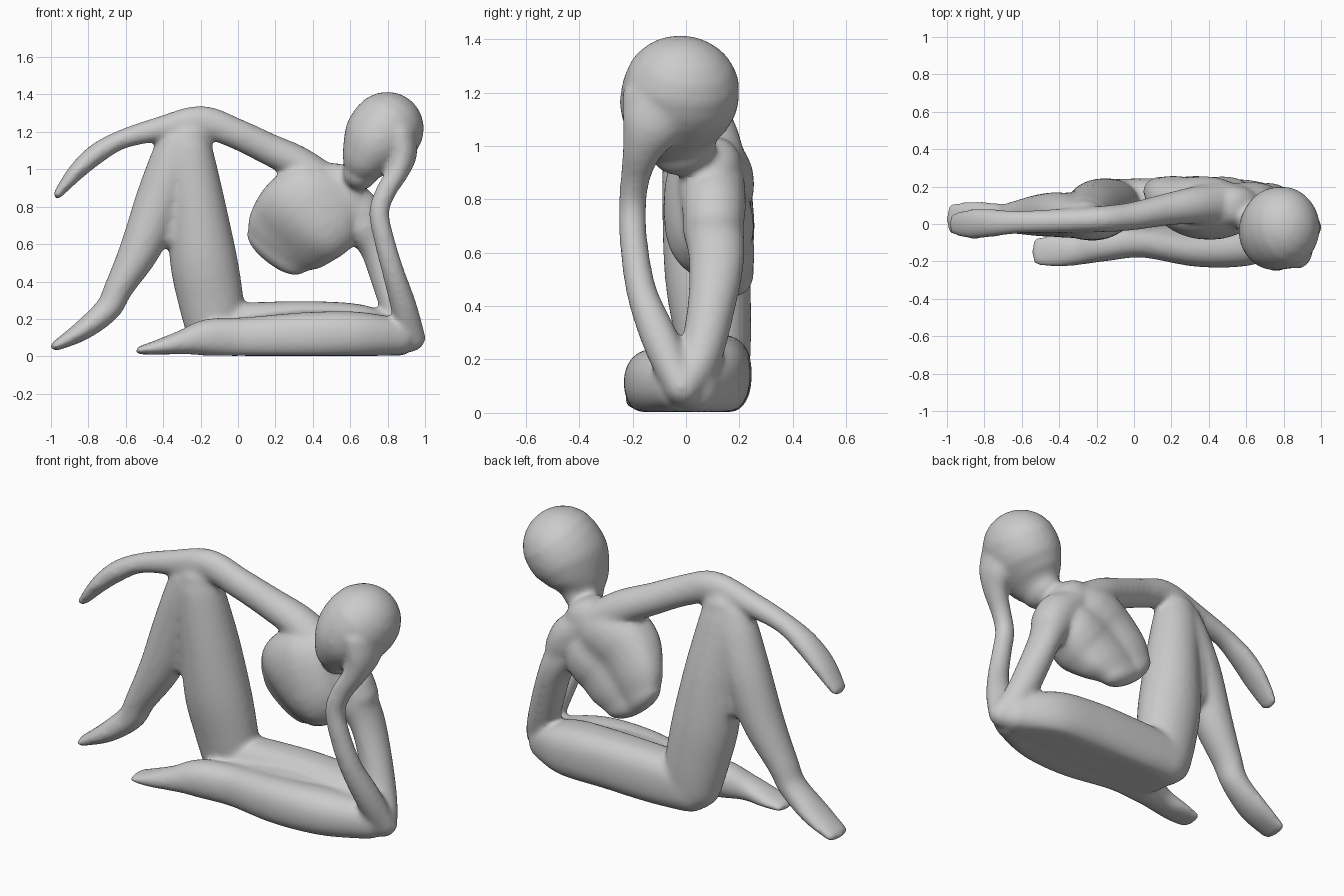
import bpy, bmesh, math
from mathutils import Vector

SIDES = 28
bm = bmesh.new()


def catmull(a, b, c, d, t):
    return [0.5 * (2 * q + (r - p) * t + (2 * p - 5 * q + 4 * r - s) * t * t
                   + (3 * q - p - 3 * r + s) * t ** 3) for p, q, r, s in zip(a, b, c, d)]


def limb(points, square=2.0, groove=0.0):
    """Loft ellipses along a path of (x, y, z, in-plane radius, depth radius), round both ends."""
    pts = [points[0]] + points + [points[-1]]
    path = [catmull(*pts[i:i + 4], k / 6) for i in range(len(points) - 1) for k in range(6)]
    path.append(list(points[-1]))
    stations = []
    for i, p in enumerate(path):
        tan = (Vector(path[min(i + 1, len(path) - 1)][:3]) - Vector(path[max(i - 1, 0)][:3])).normalized()
        stations.append((Vector(p[:3]), tan, p[3], p[4]))

    def cap(station, sign):
        c, t, r, d = station
        return [(c + t * sign * min(r, d) * math.sin(a), t, r * math.cos(a), d * math.cos(a))
                for a in (0.35, 0.7, 1.0, 1.25, 1.45)]

    stations = cap(stations[0], -1)[::-1] + stations + cap(stations[-1], 1)
    rings = []
    for c, t, r, d in stations:
        n = t.cross(Vector((0, 1, 0))).normalized()
        b = n.cross(t)
        if b.y < 0:
            b = -b
        ring = []
        for k in range(SIDES):
            a = 2 * math.pi * k / SIDES
            ca, sa = math.cos(a), math.sin(a)
            u = math.copysign(abs(ca) ** (2 / square), ca)
            v = math.copysign(abs(sa) ** (2 / square), sa)
            if sa > 0:
                v -= groove * math.exp(-(u / 0.25) ** 2)
            co = c + n * r * u + b * d * v
            co.z = max(co.z, 0.003)
            ring.append(bm.verts.new(co))
        rings.append(ring)
    for p, q in zip(rings, rings[1:]):
        for k in range(SIDES):
            j = (k + 1) % SIDES
            bm.faces.new((p[k], p[j], q[j], q[k]))
    bm.faces.new(rings[0][::-1])
    bm.faces.new(rings[-1])


# head and neck
limb([(.655, -.01, .985, .095, .125), (.685, -.025, 1.05, .14, .18),
      (.74, -.03, 1.14, .19, .218), (.795, -.017, 1.215, .2, .22)])
limb([(.56, .06, .88, .08, .08), (.59, .04, .94, .065, .065), (.65, .01, 1.02, .08, .08)])
# torso with a spine groove
limb([(.205, .18, .565, .19, .08), (.265, .15, .64, .245, .12), (.37, .095, .745, .275, .172),
      (.48, .095, .81, .26, .165), (.565, .095, .86, .19, .125)], square=2.5, groove=0.15)
# shoulder on the supporting side
limb([(.54, .11, .88, .09, .11), (.63, .105, .79, .12, .12), (.68, .105, .72, .11, .115)])
# arm resting over the knee, with hand
limb([(.46, .11, .91, .12, .12), (.32, .10, 1.03, .095, .10), (.16, .075, 1.11, .085, .085),
      (-.02, .04, 1.195, .082, .075), (-.2, .025, 1.255, .085, .07), (-.42, .015, 1.215, .066, .065),
      (-.62, .01, 1.16, .052, .062), (-.76, .005, 1.08, .055, .075), (-.87, .0, .98, .045, .08),
      (-.965, .0, .865, .024, .06)])
# supporting upper arm
limb([(.67, .10, .70, .115, .115), (.735, .115, .58, .085, .105),
      (.80, .095, .4, .085, .09), (.87, .05, .2, .085, .08), (.93, -.01, .09, .075, .065)])
# forearm and hand against the head
limb([(.93, -.02, .09, .075, .06), (.885, -.095, .27, .07, .07), (.83, -.165, .45, .06, .058),
      (.78, -.195, .63, .055, .053), (.755, -.2, .77, .054, .052), (.79, -.19, .88, .055, .056),
      (.85, -.165, .98, .06, .075), (.875, -.13, 1.07, .08, .115), (.865, -.10, 1.16, .095, .145)])
# raised thigh
limb([(-.12, .11, .15, .16, .13), (-.145, .10, .3, .175, .145), (-.185, .08, .52, .18, .16),
      (-.22, .06, .8, .155, .15), (-.265, .035, 1.08, .135, .12), (-.27, .03, 1.17, .12, .10)])
# raised shin and foot
limb([(-.31, .03, 1.13, .125, .10), (-.345, .04, 1.02, .135, .115), (-.42, .05, .83, .13, .12),
      (-.52, .045, .58, .11, .11), (-.635, .035, .37, .078, .088), (-.695, .03, .255, .07, .08),
      (-.83, .025, .14, .055, .095), (-.975, .03, .055, .027, .085)])
# soft tissue behind the knee
limb([(-.32, .05, 1.0, .10, .11), (-.345, .06, .82, .095, .11), (-.365, .065, .65, .075, .09)])
# lying thigh
limb([(-.12, .11, .14, .14, .13), (.1, .115, .14, .15, .13), (.4, .11, .145, .15, .135),
      (.66, .085, .13, .145, .14), (.85, .02, .10, .10, .11)], square=2.5)
# filler under and between the folded leg
limb([(-.1, .03, .09, .10, .12), (.35, 0, .12, .12, .14), (.75, -.01, .115, .11, .11)], square=2.5)
# folded shin and foot
limb([(.85, -.03, .105, .10, .10), (.62, -.10, .115, .125, .12), (.35, -.12, .11, .125, .11),
      (.05, -.085, .10, .11, .095), (-.16, -.11, .10, .10, .09), (-.3, -.14, .075, .065, .08),
      (-.42, -.145, .05, .042, .085), (-.525, -.145, .032, .022, .075)], square=2.2)

bmesh.ops.recalc_face_normals(bm, faces=bm.faces)
mesh = bpy.data.meshes.new("reclining_figure")
bm.to_mesh(mesh)
bm.free()
figure = bpy.data.objects.new("reclining_figure", mesh)
bpy.context.collection.objects.link(figure)

# fuse the parts into one soft skin
fuse = figure.modifiers.new("fuse", 'REMESH')
fuse.mode = 'VOXEL'
fuse.voxel_size = 0.013
fuse.use_smooth_shade = True
soften = figure.modifiers.new("soften", 'SMOOTH')
soften.factor = 0.5
soften.iterations = 14
